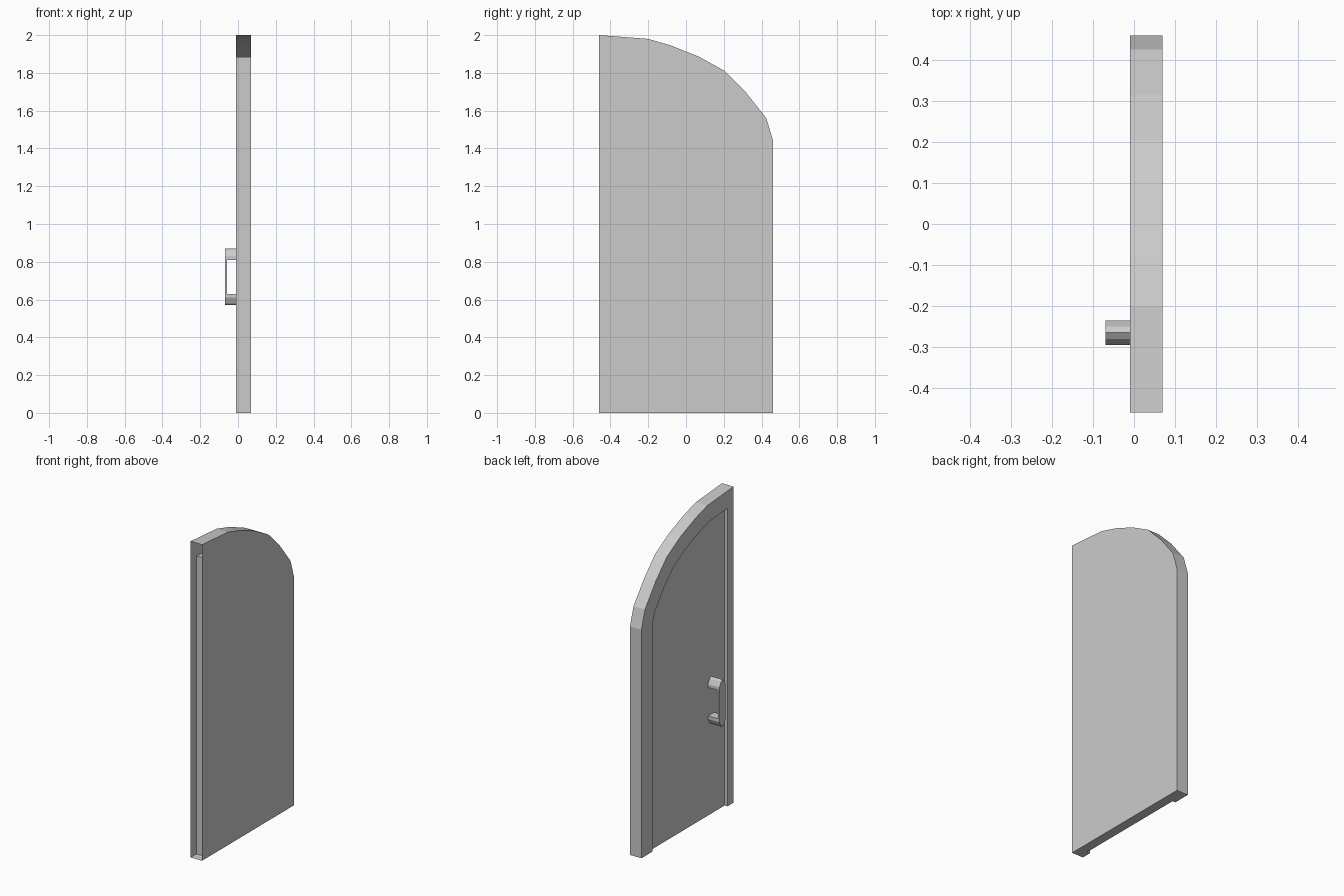
import bpy
from mathutils import Vector

if "Cube" in bpy.data.objects:
    bpy.data.objects.remove(bpy.data.objects["Cube"])

FRONT, PANEL, BACK = -0.01, 0.01, 0.07   # x of frame face, recessed panel, rear face
BORDER = 0.11

# Outer outline (y, z): straight meeting edge, quarter arch, hinge edge
arch = [(-0.46, 2.0), (-0.20, 1.98), (-0.08, 1.945), (0.07, 1.885), (0.205, 1.81),
        (0.315, 1.70), (0.425, 1.56), (0.46, 1.445)]
outer = [(-0.46, 0)] + arch + [(0.46, 0)]


def inset(points, d):
    """Offset a clockwise polyline inward by d, keeping the end heights."""
    p = [Vector(q) for q in points]
    out = []
    for i, q in enumerate(p):
        normals = []
        for a, b in ((i - 1, i), (i, i + 1)):
            if 0 <= a and b < len(p):
                t = (p[b] - p[a]).normalized()
                normals.append(Vector((t.y, -t.x)))
        n = sum(normals, Vector((0, 0))).normalized()
        out.append(tuple(q + n * (d / n.dot(normals[0]))))
    return out


inner_arch = inset(arch + [(0.46, 0)], BORDER)
inner_arch[0] = (-0.40, 1.885)
inner = [(-0.40, 0)] + inner_arch
N = len(outer)


def make(name, verts, faces):
    me = bpy.data.meshes.new(name)
    me.from_pydata(verts, [], faces)
    me.validate()
    ob = bpy.data.objects.new(name, me)
    bpy.context.collection.objects.link(ob)
    return ob


def at(x, pts):
    return [(x, y, z) for y, z in pts]


def prism(name, pts, x0, x1):
    """Extrude a clockwise (y, z) outline from x0 to x1."""
    n = len(pts)
    faces = [tuple(range(n)), tuple(range(2 * n - 1, n - 1, -1))]
    faces += [(i, i + n, (i + 1) % n + n, (i + 1) % n) for i in range(n)]
    return make(name, at(x0, pts) + at(x1, pts), faces)


# Hollow frame: border ring, outer rim, inner rim, rear sheet, feet; meeting edge left open
of, ob, nf, nb = 0, N, 2 * N, 3 * N
verts = at(FRONT, outer) + at(BACK, outer) + at(FRONT, inner) + at(BACK, inner)
faces = [tuple(ob + i for i in reversed(range(N)))]
for i in range(N - 1):
    j = i + 1
    faces.append((of + i, of + j, nf + j, nf + i))
    faces.append((nf + i, nf + j, nb + j, nb + i))
    if i > 0:
        faces.append((of + i, ob + i, ob + j, of + j))
faces.append((of, nf, nb, ob))
e = N - 1
faces.append((of + e, ob + e, nb + e, nf + e))
make("door_frame", verts, faces)

# Recessed panel with its bottom edge
verts = at(PANEL, inner) + [(BACK, *inner[0]), (BACK, *inner[-1])]
make("door_panel", verts, [tuple(range(N)), (0, N - 1, N + 1, N)])

# Pull handle: round-ended grip on two half-round arms
HY, HZ = -0.265, 0.72
cap = [(-0.03, 0.11), (-0.015, 0.14), (0, 0.15), (0.015, 0.14), (0.03, 0.11)]
top = [(HY + y, HZ + z) for y, z in cap]
bottom = [(HY - y, HZ - z) for y, z in cap]
prism("handle_grip", top + bottom, -0.07, -0.058)
prism("handle_arm_upper", top + [(HY + 0.03, 0.81), (HY - 0.03, 0.81)], -0.058, PANEL)
prism("handle_arm_lower", bottom + [(HY - 0.03, 0.63), (HY + 0.03, 0.63)], -0.058, PANEL)
